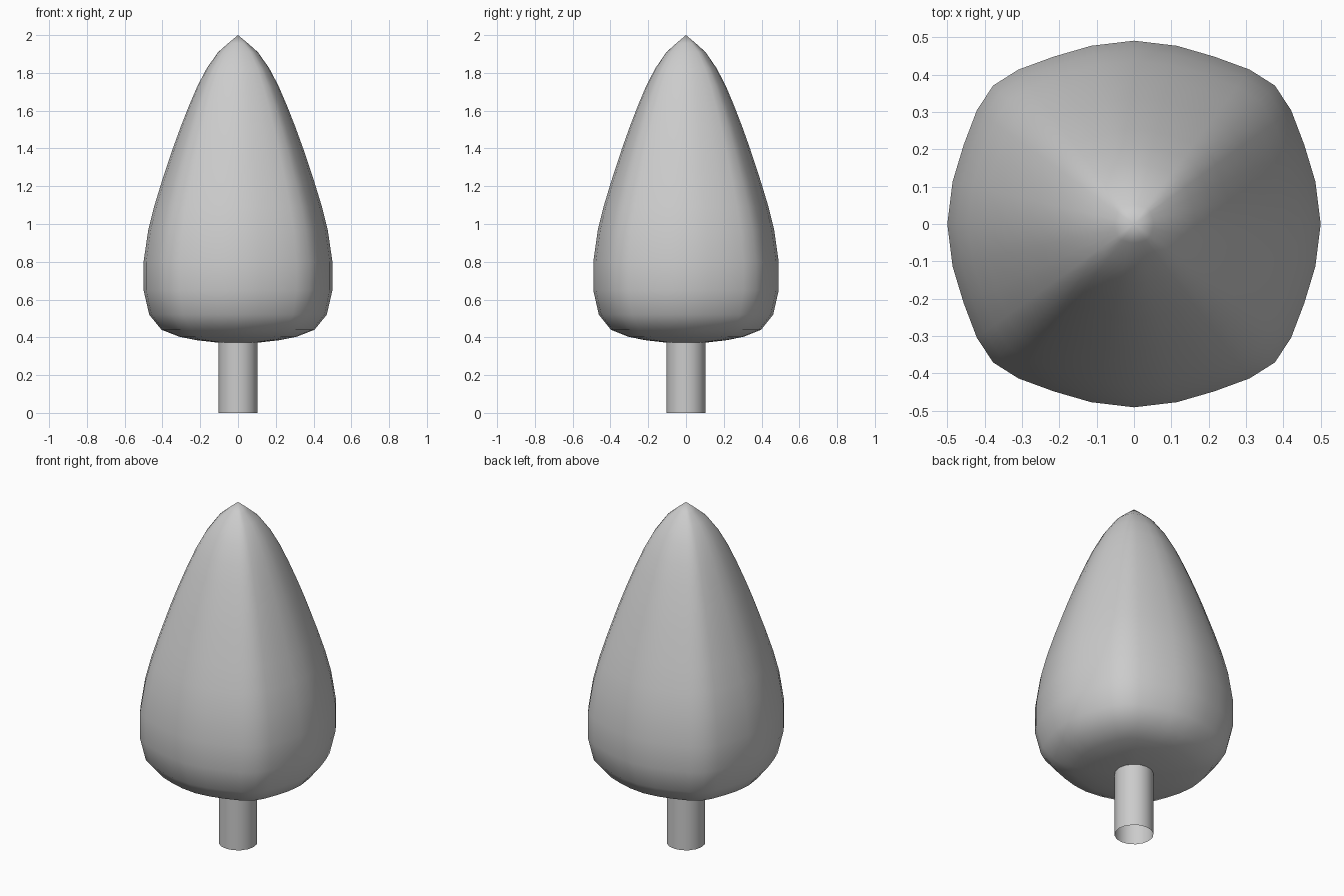
import bpy, bmesh, math

if "Cube" in bpy.data.objects:
    bpy.data.objects.remove(bpy.data.objects["Cube"])


def mesh_object(name, bm):
    bmesh.ops.recalc_face_normals(bm, faces=bm.faces)
    for f in bm.faces:
        f.smooth = True
    mesh = bpy.data.meshes.new(name)
    bm.to_mesh(mesh)
    bm.free()
    obj = bpy.data.objects.new(name, mesh)
    bpy.context.collection.objects.link(obj)
    return obj


# Rounded-square section of unit half width: one octant, mirrored and turned
octant = [(1, 0), (0.972, 0.23), (0.913, 0.43), (0.842, 0.62), (0.755, 0.755)]
quarter = octant + [(y, x) for x, y in octant[-2:0:-1]]
section = []
for k in range(4):
    c, s = round(math.cos(k * math.pi / 2)), round(math.sin(k * math.pi / 2))
    section += [(c * x - s * y, s * x + c * y) for x, y in quarter]

# Crown: the section lofted along a teardrop profile (half width, height)
profile = [(0.115, 0.373), (0.22, 0.385), (0.31, 0.403), (0.405, 0.44),
           (0.47, 0.52), (0.50, 0.65), (0.50, 0.80), (0.475, 0.97),
           (0.445, 1.09), (0.405, 1.22), (0.345, 1.40), (0.305, 1.51),
           (0.26, 1.625), (0.215, 1.73), (0.165, 1.825), (0.105, 1.91),
           (0.052, 1.957)]
bm = bmesh.new()
rings = [[bm.verts.new((x * r, y * r * 0.982, z)) for x, y in section]
         for r, z in profile]
n = len(section)
for a, b in zip(rings, rings[1:]):
    for i in range(n):
        j = (i + 1) % n
        bm.faces.new((a[i], a[j], b[j], b[i]))
for ring, z in ((rings[0], 0.37), (rings[-1], 2.0)):
    tip = bm.verts.new((0, 0, z))
    for i in range(n):
        bm.faces.new((ring[i], ring[(i + 1) % n], tip))
mesh_object("crown", bm)

# Trunk: open tube running up into the crown
bm = bmesh.new()
bmesh.ops.create_cone(bm, cap_ends=False, segments=16,
                      radius1=0.104, radius2=0.104, depth=0.4)
bmesh.ops.translate(bm, verts=bm.verts, vec=(0, 0, 0.2))
mesh_object("trunk", bm)
